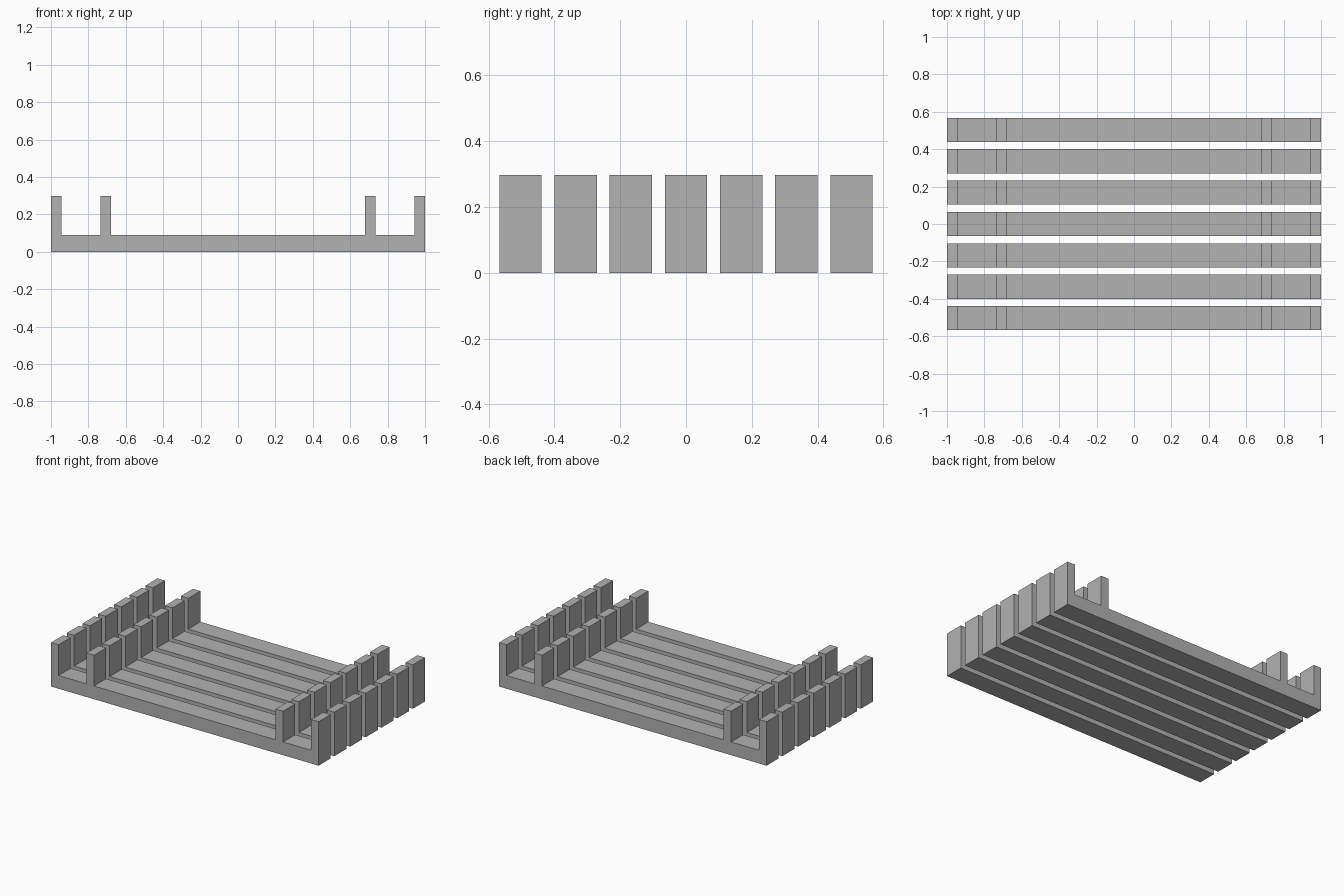
import bpy
import bmesh

cube = bpy.data.objects.get("Cube")
if cube:
    bpy.data.objects.remove(cube, do_unlink=True)

# Single grey material
grey = bpy.data.materials.new("plain_grey")
grey.use_nodes = True
colour = (0.445, 0.445, 0.445, 1)
grey.diffuse_color = colour
grey.node_tree.nodes["Principled BSDF"].inputs["Base Color"].default_value = colour

COUNT, PITCH, WIDTH = 7, 0.1677, 0.129
BASE, TOP = 0.089, 0.297
OUTER, OUTER_IN, INNER_OUT, INNER = 1.0, 0.944, 0.735, 0.679

# Right half of the slat outline, walked from the bottom to the middle
half = [(OUTER, 0), (OUTER, TOP), (OUTER_IN, TOP), (OUTER_IN, BASE),
        (INNER_OUT, BASE), (INNER_OUT, TOP), (INNER, TOP), (INNER, BASE)]
outline = half + [(-x, z) for x, z in reversed(half)]

# One slat with its four upright posts, extruded along y
bm = bmesh.new()
face = bm.faces.new([bm.verts.new((x, -WIDTH / 2, z)) for x, z in outline])
extruded = bmesh.ops.extrude_face_region(bm, geom=[face])
moved = [v for v in extruded["geom"] if isinstance(v, bmesh.types.BMVert)]
bmesh.ops.translate(bm, verts=moved, vec=(0, WIDTH, 0))
bmesh.ops.recalc_face_normals(bm, faces=bm.faces)
mesh = bpy.data.meshes.new("slat")
bm.to_mesh(mesh)
bm.free()
mesh.materials.append(grey)

# Row of identical slats sharing the mesh
for i in range(COUNT):
    slat = bpy.data.objects.new(f"slat_{i + 1}", mesh)
    slat.location.y = (i - (COUNT - 1) / 2) * PITCH
    bpy.context.collection.objects.link(slat)
